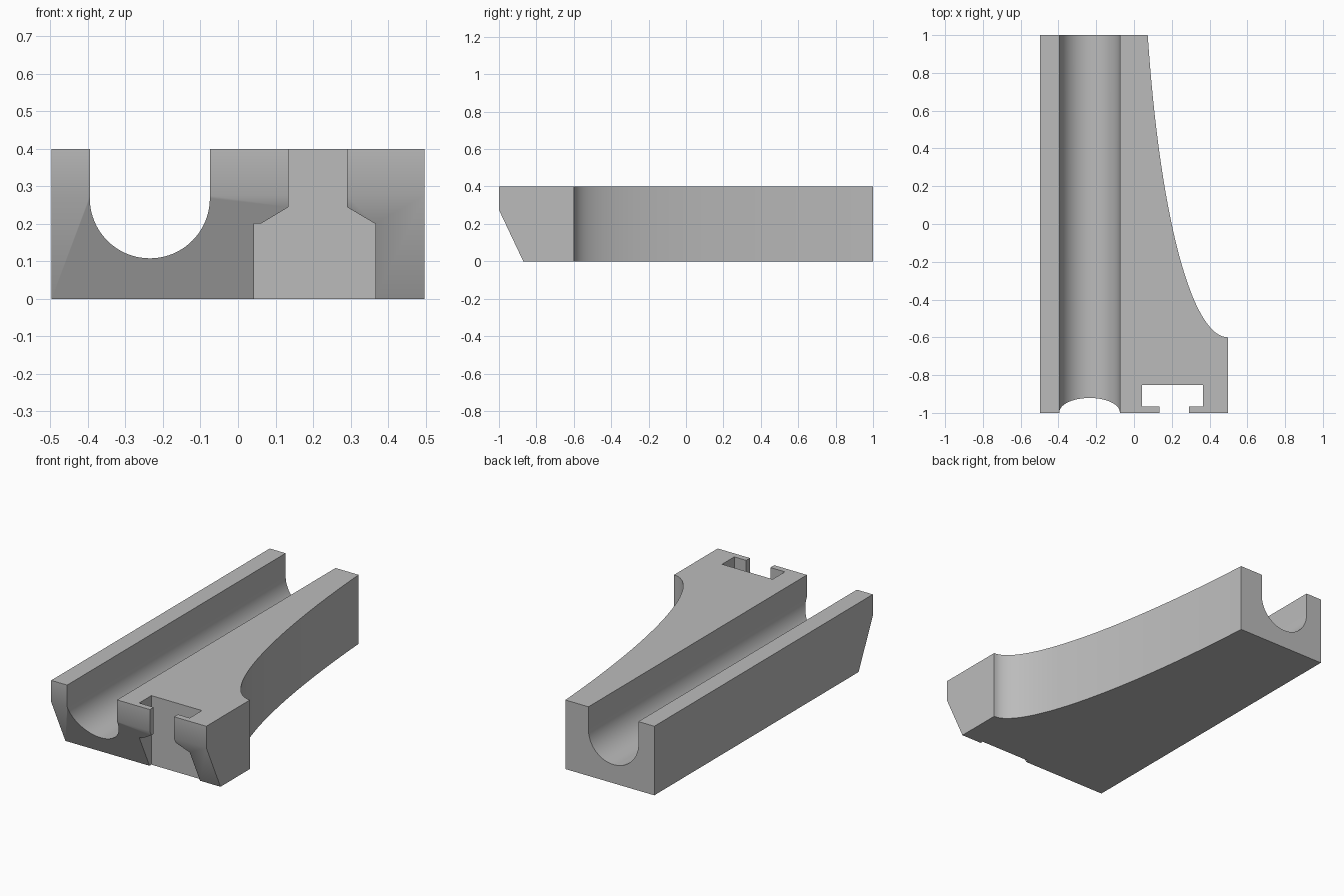
import bpy, bmesh, math
from mathutils import Vector

cube = bpy.data.objects.get("Cube")
if cube:
    bpy.data.objects.remove(cube, do_unlink=True)

grey = bpy.data.materials.new("plain grey")
grey.use_nodes = True
colour = (0.5, 0.5, 0.5, 1)
grey.diffuse_color = colour
grey.node_tree.nodes["Principled BSDF"].inputs["Base Color"].default_value = colour


def prism(name, points, axis, start, end):
    """Extrude a closed 2D profile along x (profile yz), y (xz) or z (xy)."""
    def place(p):
        c = list(p)
        c.insert("xyz".index(axis), start)
        return Vector(c)
    bm = bmesh.new()
    face = bm.faces.new([bm.verts.new(place(p)) for p in points])
    out = bmesh.ops.extrude_face_region(bm, geom=[face])
    shift = Vector([end - start if a == axis else 0 for a in "xyz"])
    bmesh.ops.translate(bm, vec=shift,
                        verts=[v for v in out["geom"] if isinstance(v, bmesh.types.BMVert)])
    bmesh.ops.recalc_face_normals(bm, faces=bm.faces)
    mesh = bpy.data.meshes.new(name)
    bm.to_mesh(mesh)
    bm.free()
    mesh.materials.append(grey)
    obj = bpy.data.objects.new(name, mesh)
    bpy.context.collection.objects.link(obj)
    return obj


def cut(target, cutter):
    """Subtract the cutter, then discard it."""
    cutter.hide_render = True
    mod = target.modifiers.new(cutter.name, "BOOLEAN")
    mod.operation = "DIFFERENCE"
    mod.solver = "EXACT"
    mod.object = cutter
    bpy.context.view_layer.objects.active = target
    bpy.ops.object.modifier_apply(modifier=mod.name)
    bpy.data.objects.remove(cutter, do_unlink=True)


# Body: plan outline with an elliptical sweep on its left side
HALF, HEIGHT = 0.497, 0.4
A, B, FOOT = 0.45, 2.4, -0.6
last = math.acos(1 - (1 - FOOT) / B)
steps = 32
sweep = [(HALF - A * math.sin(last * i / steps),
          FOOT + B * (1 - math.cos(last * i / steps))) for i in range(steps + 1)]
body = prism("grooved_body", [(-HALF, -1), (HALF, -1)] + sweep + [(-HALF, 1)],
             "z", 0, HEIGHT)

# Round-bottomed channel running the full length
cx, cz, r = -0.235, 0.268, 0.16
arc = [(cx + r * math.cos(t), cz + r * math.sin(t))
       for t in (math.pi + math.pi * i / 40 for i in range(41))]
cut(body, prism("channel_cutter", arc + [(cx + r, 0.6), (cx - r, 0.6)], "y", -1.2, 1.2))

# Sloping lower front
slope = 0.13 / 0.275
cut(body, prism("front_slope_cutter",
                [(-1, 0.275), (-0.87 + 0.1 * slope, -0.1), (-1.2, -0.1), (-1.2, 0.275)],
                "x", -1, 1))

# T-slot: wide inner pocket, then a narrow mouth that flares downward
cut(body, prism("slot_pocket_cutter",
                [(0.042, -0.965), (0.366, -0.965), (0.366, -0.853), (0.042, -0.853)],
                "z", -0.2, 0.6))
cut(body, prism("slot_mouth_cutter",
                [(0.135, 0.6), (0.135, 0.245), (0.06, 0.2), (0.06, -0.2),
                 (0.366, -0.2), (0.366, 0.2), (0.29, 0.245), (0.29, 0.6)],
                "y", -1.2, -0.93))
# Clear the pocket's width through the sloping front
cut(body, prism("slot_foot_cutter",
                [(0.042, -0.2), (0.366, -0.2), (0.366, 0.2), (0.042, 0.2)],
                "y", -1.2, -0.9))

bpy.ops.object.select_all(action="DESELECT")
body.select_set(True)
bpy.context.view_layer.objects.active = body
bpy.ops.object.shade_smooth_by_angle(angle=math.radians(30))
